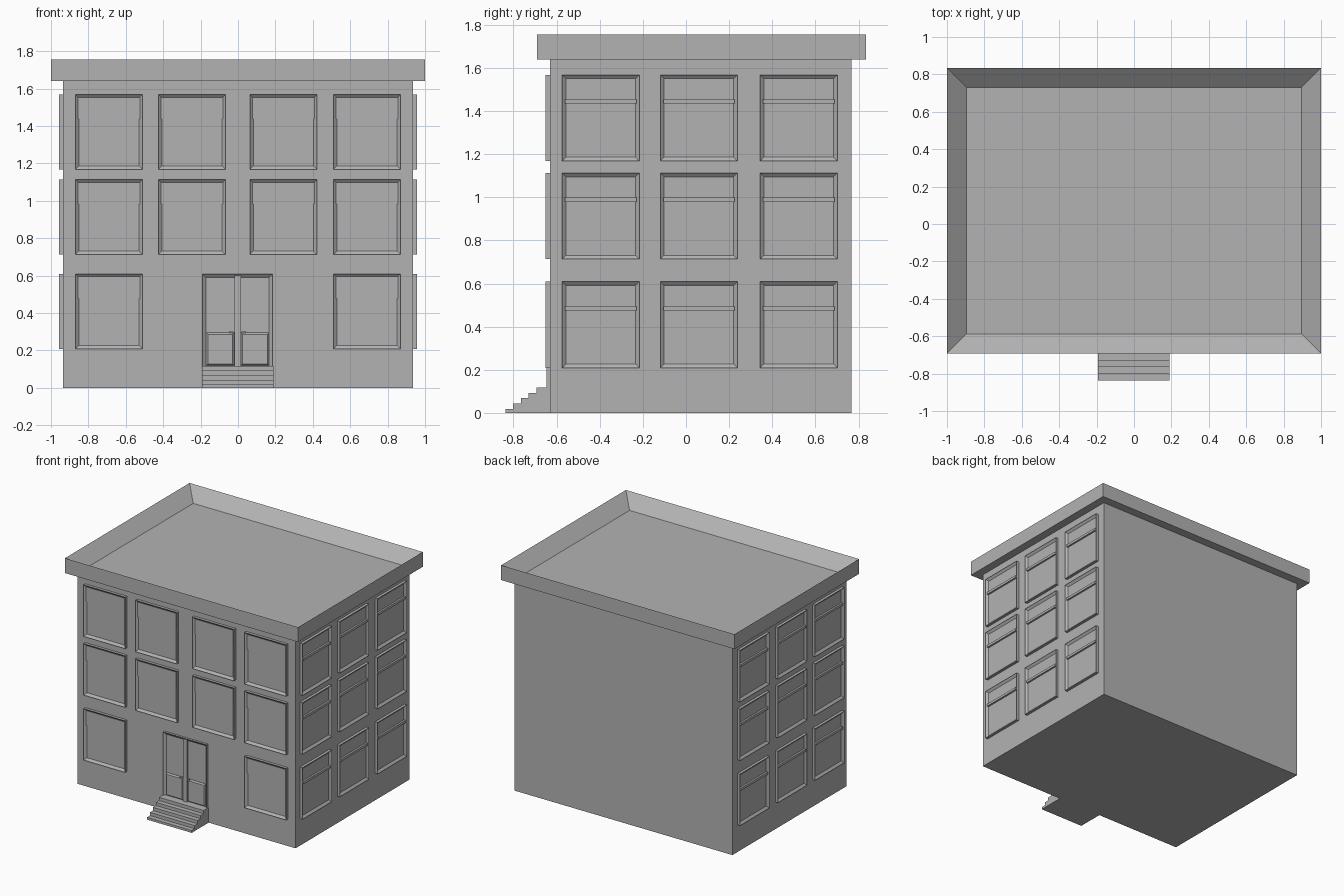
import bpy
import bmesh
from math import radians
from mathutils import Matrix, Vector

if "Cube" in bpy.data.objects:
    bpy.data.objects.remove(bpy.data.objects["Cube"])

GREY = (0.45, 0.45, 0.45, 1)
stone = bpy.data.materials.new("grey stone")
stone.use_nodes = True
stone.diffuse_color = GREY
stone.node_tree.nodes["Principled BSDF"].inputs["Base Color"].default_value = GREY

FRONT, SIDE = -0.63, 0.935          # wall planes
OUT = 0.021                         # how far window frames stand out


def box(bm, x, y, z):
    """Add a box from three (low, high) ranges and return its faces."""
    size = [b - a for a, b in (x, y, z)]
    mid = [(a + b) / 2 for a, b in (x, y, z)]
    matrix = Matrix.Translation(mid) @ Matrix.Diagonal((*size, 1))
    verts = bmesh.ops.create_cube(bm, size=1, matrix=matrix)["verts"]
    return list({f for v in verts for f in v.link_faces})


def tray(bm, x, y, z, toward, rim, depth):
    """A box whose face in one direction is sunk inside a rim."""
    faces = box(bm, x, y, z)
    bm.normal_update()
    face = max(faces, key=lambda f: f.normal.dot(Vector(toward)))
    bmesh.ops.inset_region(bm, faces=[face], thickness=rim, use_even_offset=True)
    bmesh.ops.translate(bm, verts=face.verts, vec=-Vector(toward) * depth)


def finish(bm, name):
    mesh = bpy.data.meshes.new(name)
    bm.to_mesh(mesh)
    bm.free()
    mesh.materials.append(stone)
    return mesh


def place(name, mesh, location=(0, 0, 0), turn=0):
    obj = bpy.data.objects.new(name, mesh)
    obj.location = location
    obj.rotation_euler.z = radians(turn)
    bpy.context.collection.objects.link(obj)
    return obj


# Main block
bm = bmesh.new()
box(bm, (-SIDE, SIDE), (FRONT, 0.767), (0, 1.65))
place("walls", finish(bm, "walls"))

# Overhanging flat roof with a sunken deck
bm = bmesh.new()
tray(bm, (-1, 1), (-0.692, 0.835), (1.64, 1.755), (0, 0, 1), 0.105, 0.09)
place("roof_parapet", finish(bm, "roof_parapet"))


# Sash windows, built with the wall plane at y = 0 and the sill at z = 0
def window_mesh(name, barred):
    bm = bmesh.new()
    tray(bm, (-0.179, 0.179), (-OUT, 0.01), (0, 0.4), (0, -1, 0), 0.018, 0.015)
    if barred:
        box(bm, (-0.165, 0.165), (-OUT + 0.001, 0), (0.266, 0.285))
    else:
        box(bm, (-0.165, 0.165), (-0.011, 0), (0.27, 0.385))
    return finish(bm, name)


front_window = window_mesh("front_window", False)
side_window = window_mesh("side_window", True)
for row, sill in enumerate((0.209, 0.713, 1.168)):
    for col, x in enumerate((-0.69, -0.246, 0.243, 0.69)):
        if row == 0 and col in (1, 2):
            continue                # the entrance takes this place
        place(f"front_window_{row}_{col}", front_window, (x, FRONT, sill))
    for col, y in enumerate((-0.395, 0.06, 0.523)):
        place(f"left_window_{row}_{col}", side_window, (SIDE, y, sill), 90)
        place(f"right_window_{row}_{col}", side_window, (-SIDE, y, sill), -90)

# Entrance frame with a centre post
bm = bmesh.new()
tray(bm, (-0.19, 0.185), (-0.647, -0.6), (0.1, 0.608), (0, -1, 0), 0.018, 0.014)
box(bm, (-0.02, 0.015), (-0.646, -0.62), (0.11, 0.6))
place("door_frame", finish(bm, "door_frame"))

# Raised lower panel and handle on each door leaf
for name, x0, x1, hx in (("right", -0.17, -0.02, -0.035), ("left", 0.015, 0.167, 0.03)):
    bm = bmesh.new()
    faces = box(bm, (x0, x1), (-0.645, -0.625), (0.12, 0.295))
    bm.normal_update()
    outer = min(faces, key=lambda f: f.normal.y)
    bmesh.ops.inset_region(bm, faces=[outer], thickness=0.012)
    for v in {v for f in faces if f is not outer for v in f.verts}:
        if v not in outer.verts and v.co.y < -0.64:
            v.co.y = -0.635
    place(f"{name}_door_panel", finish(bm, f"{name}_door_panel"))
    bm = bmesh.new()
    box(bm, (hx - 0.012, hx + 0.012), (-0.65, -0.645), (0.294, 0.3))
    box(bm, (hx - 0.003, hx + 0.003), (-0.647, -0.63), (0.294, 0.3))
    place(f"{name}_door_handle", finish(bm, f"{name}_door_handle"))

# Front steps: one stepped profile extruded across the entrance
STEPS, TREAD, RISE = 5, 0.0362, 0.025
profile = [(-0.6, 0)]
for i in range(STEPS):
    y, top = -0.838 + i * TREAD, 0.018 + i * RISE
    profile += [(y, top - RISE if i else 0), (y, top)]
profile.append((-0.6, top))
bm = bmesh.new()
side = bm.faces.new([bm.verts.new((-0.193, y, z)) for y, z in profile])
new = bmesh.ops.extrude_face_region(bm, geom=[side])["geom"]
bmesh.ops.translate(bm, vec=(0.383, 0, 0),
                    verts=[g for g in new if isinstance(g, bmesh.types.BMVert)])
bmesh.ops.recalc_face_normals(bm, faces=bm.faces)
place("front_steps", finish(bm, "front_steps"))
